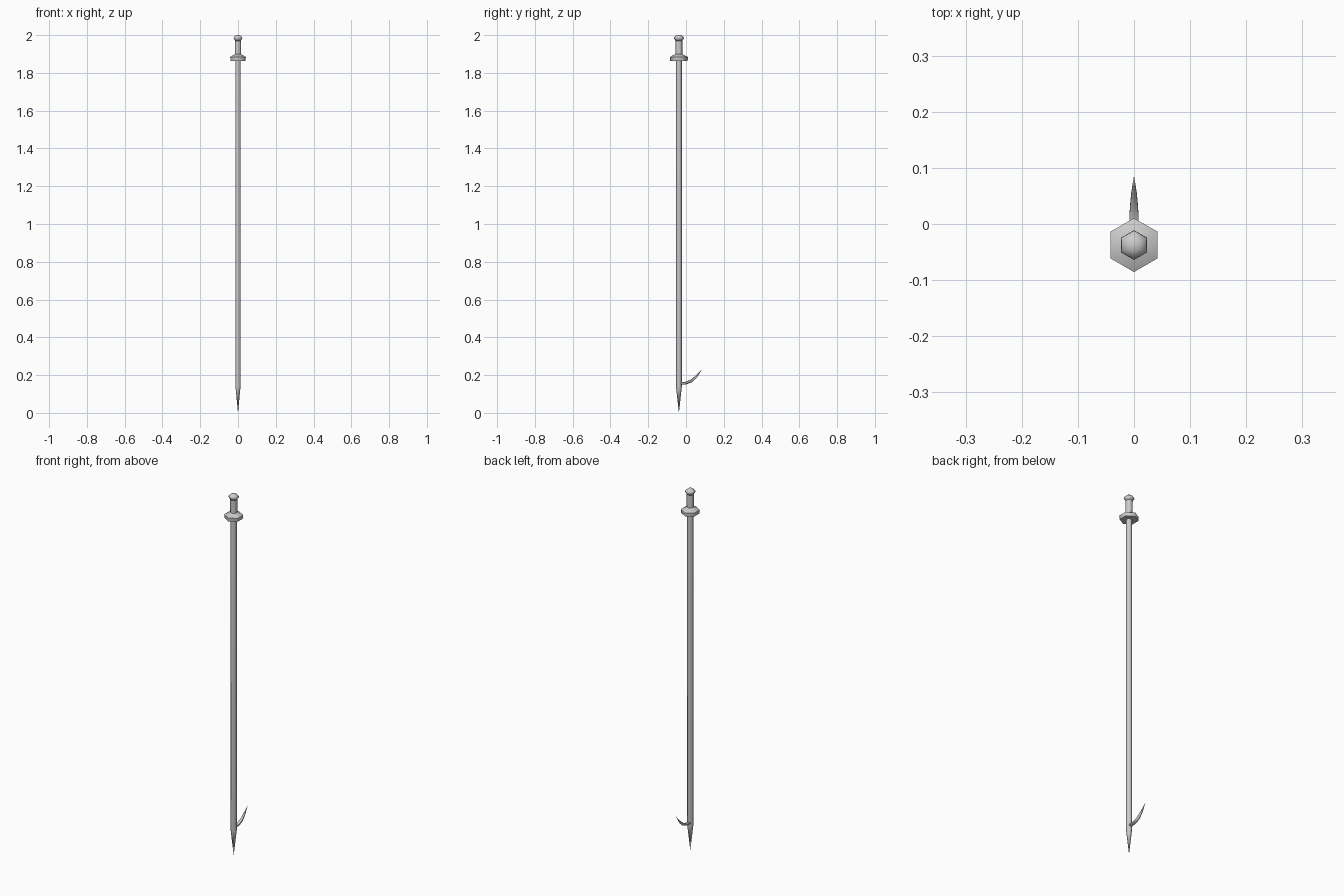
import bpy, bmesh
from math import sin, cos, tau, radians
from mathutils import Vector

if "Cube" in bpy.data.objects:
    bpy.data.objects.remove(bpy.data.objects["Cube"])

AXIS_Y = -0.0375
SIDES = 6

def skin(name, rings):
    """Skin six-sided rings into a closed solid; a one-point ring makes a tip."""
    bm = bmesh.new()
    loops = [[bm.verts.new(p) for p in ring] for ring in rings]
    for a, b in zip(loops, loops[1:]):
        for i in range(SIDES):
            j = (i + 1) % SIDES
            if len(a) == 1:
                bm.faces.new((a[0], b[j], b[i]))
            elif len(b) == 1:
                bm.faces.new((a[i], a[j], b[0]))
            else:
                bm.faces.new((a[i], a[j], b[j], b[i]))
    for end in (loops[0], loops[-1]):
        if len(end) > 1:
            bm.faces.new(end)
    bmesh.ops.recalc_face_normals(bm, faces=bm.faces[:])
    mesh = bpy.data.meshes.new(name)
    bm.to_mesh(mesh)
    bm.free()
    ob = bpy.data.objects.new(name, mesh)
    bpy.context.collection.objects.link(ob)
    bpy.ops.object.select_all(action='DESELECT')
    ob.select_set(True)
    bpy.context.view_layer.objects.active = ob
    bpy.ops.object.shade_smooth_by_angle(angle=radians(62))
    return ob

def ring(centre, u, v, ru, rv):
    """Hexagon with corners along the v axis."""
    c = Vector(centre)
    if ru == 0:
        return [c]
    return [c + u * ru * cos(tau * (i / SIDES + 0.25)) + v * rv * sin(tau * (i / SIDES + 0.25))
            for i in range(SIDES)]

X, Y = Vector((1, 0, 0)), Vector((0, 1, 0))

def turned(name, profile):
    return skin(name, [ring((0, AXIS_Y, z), X, Y, r, r) for r, z in profile])

# Shaft with long pointed tip
turned("shaft", [(0, 0), (0.0155, 0.14), (0.0155, 1.87)])
# Flared hand guard
turned("guard", [(0.046, 1.864), (0.048, 1.884), (0.020, 1.899)])
# Grip and pommel
turned("grip", [(0.018, 1.88), (0.018, 1.972)])
turned("pommel", [(0.018, 1.97), (0.0265, 1.983), (0.025, 1.990), (0.012, 2.0)])

# Curved hook: (y, z, half width, half thickness)
path = [(-0.035, 0.155, 0.010, 0.007), (0.0, 0.158, 0.010, 0.007),
        (0.028, 0.169, 0.0085, 0.0075), (0.052, 0.190, 0.006, 0.006),
        (0.070, 0.212, 0.003, 0.003), (0.0865, 0.234, 0, 0)]
rings = []
for i, (y, z, w, t) in enumerate(path):
    a, b = path[max(i - 1, 0)], path[min(i + 1, len(path) - 1)]
    d = Vector((0, b[0] - a[0], b[1] - a[1])).normalized()
    rings.append(ring((0, y, z), X, X.cross(d), w, t))
skin("hook", rings)
